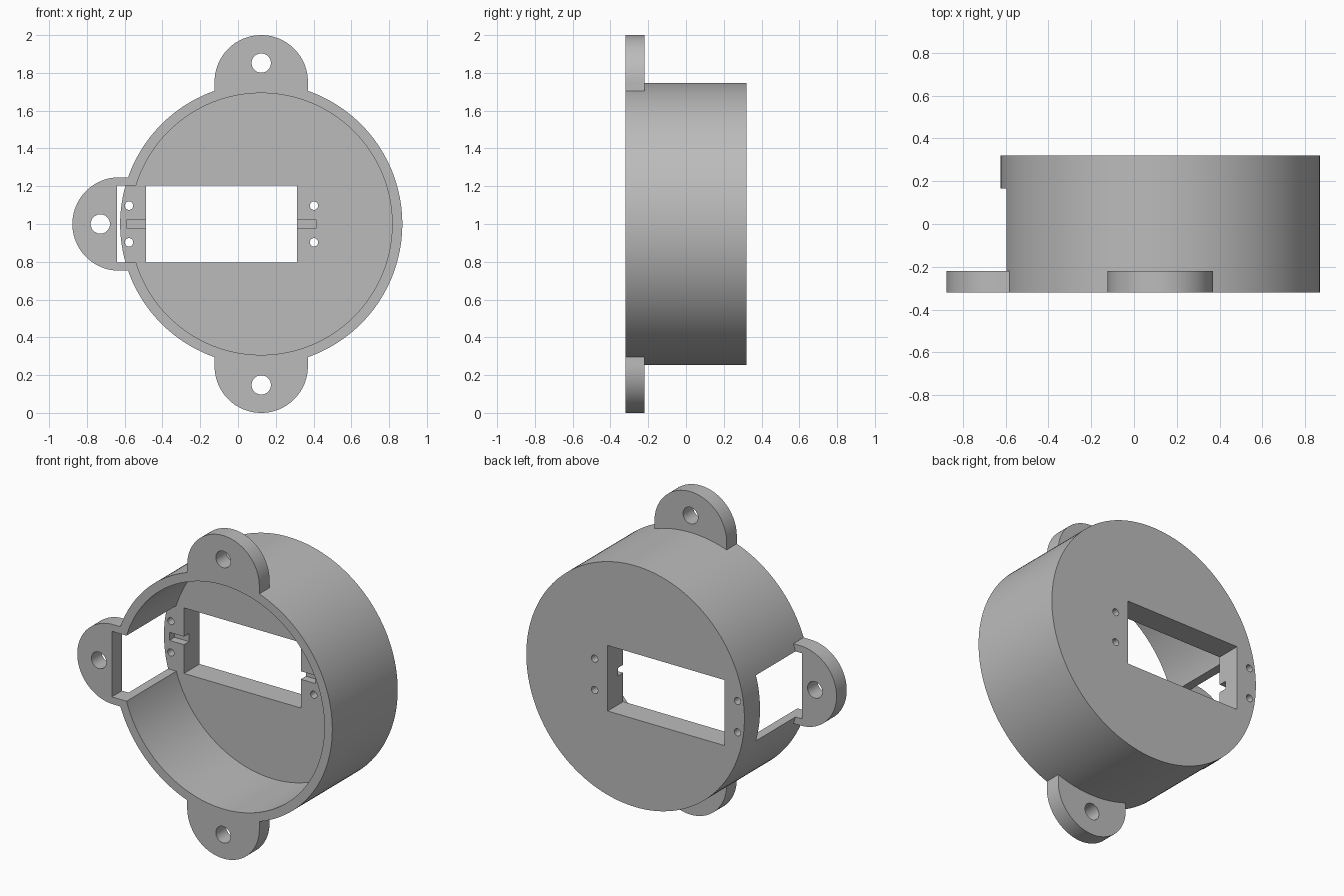
import bpy
from math import pi, radians

if "Cube" in bpy.data.objects:
    bpy.data.objects.remove(bpy.data.objects["Cube"], do_unlink=True)

CX, CZ = 0.123, 1.0            # cup axis
FRONT, FLOOR, BACK = -0.32, 0.167, 0.32
TAB_BACK = -0.22
REACH, TAB_R = 0.753, 0.247    # tab centre distance and radius
HALF = 0.203                   # half height of the window and side notch


def cylinder(name, x, z, radius, y0, y1, sides=64):
    bpy.ops.mesh.primitive_cylinder_add(
        vertices=sides, radius=radius, depth=y1 - y0,
        location=(x, (y0 + y1) / 2, z), rotation=(pi / 2, 0, 0))
    obj = bpy.context.object
    obj.name = name
    return obj


def box(name, x0, x1, y0, y1, z0, z1):
    bpy.ops.mesh.primitive_cube_add(
        size=1, location=((x0 + x1) / 2, (y0 + y1) / 2, (z0 + z1) / 2))
    obj = bpy.context.object
    obj.name = name
    obj.scale = (x1 - x0, y1 - y0, z1 - z0)
    return obj


def combine(target, tool, operation):
    mod = target.modifiers.new(tool.name, 'BOOLEAN')
    mod.operation, mod.solver, mod.object = operation, 'EXACT', tool
    bpy.context.view_layer.objects.active = target
    bpy.ops.object.modifier_apply(modifier=mod.name)
    bpy.data.objects.remove(tool, do_unlink=True)


# Solid cup body
housing = cylinder("servo_housing", CX, CZ, 0.747, FRONT, BACK, 160)

# Rounded mounting tabs at the top, bottom and right side
for dx, dz in ((0, 1), (0, -1), (-1, 0)):
    tx, tz = CX + dx * REACH, CZ + dz * REACH
    ix, iz = CX + dx * 0.6, CZ + dz * 0.6
    wx, wz = (TAB_R, 0) if dz else (0, TAB_R)
    tab = cylinder("tab", tx, tz, TAB_R, FRONT, TAB_BACK, 96)
    neck = box("tab_neck", min(tx, ix) - wx, max(tx, ix) + wx, FRONT, TAB_BACK,
               min(tz, iz) - wz, max(tz, iz) + wz)
    combine(tab, neck, 'UNION')
    combine(housing, tab, 'UNION')

# Hollow interior, open at the front
cutters = [cylinder("bore", CX, CZ, 0.693, FRONT - 0.1, FLOOR, 160)]
# Side notch for the cable
cutters.append(box("side_notch", -0.64, -0.51, FRONT - 0.1, FLOOR, CZ - HALF, CZ + HALF))
# Window through the floor
cutters.append(box("window", -0.487, 0.313, 0.1, 0.4, CZ - HALF, CZ + HALF))
# Shallow grooves beside the window
for x0, x1 in ((-0.587, -0.45), (0.28, 0.413)):
    cutters.append(box("groove", x0, x1, 0.1, FLOOR + 0.05, CZ - 0.025, CZ + 0.025))
# Screw holes beside the window
for x in (-0.577, 0.402):
    for side in (-1, 1):
        cutters.append(cylinder("screw_hole", x, CZ + side * 0.097, 0.022, 0.1, 0.4, 32))
# Mounting holes in the tabs
for x, z in ((CX, CZ + 0.852), (CX, CZ - 0.852), (CX - 0.852, CZ)):
    cutters.append(cylinder("tab_hole", x, z, 0.051, FRONT - 0.1, TAB_BACK + 0.1, 48))

for cutter in cutters:
    combine(housing, cutter, 'DIFFERENCE')

# Plain grey plastic
grey = bpy.data.materials.new("grey_plastic")
grey.use_nodes = True
colour = (0.5, 0.5, 0.5, 1)
grey.diffuse_color = colour
grey.node_tree.nodes["Principled BSDF"].inputs["Base Color"].default_value = colour
housing.data.materials.clear()
housing.data.materials.append(grey)
for face in housing.data.polygons:
    face.material_index = 0

bpy.ops.object.select_all(action='DESELECT')
housing.select_set(True)
bpy.context.view_layer.objects.active = housing
bpy.ops.object.shade_smooth_by_angle(angle=radians(30))
